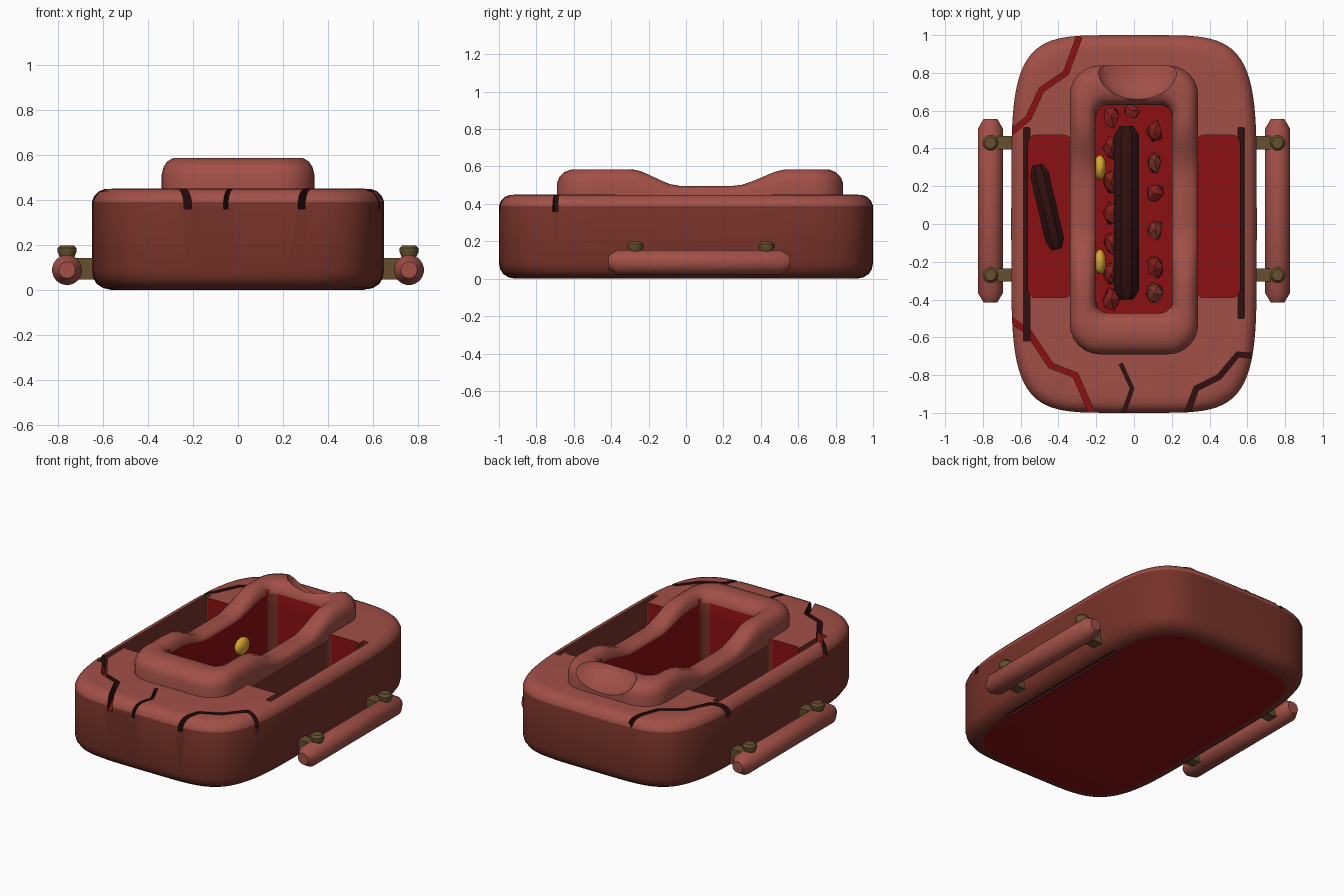
import bpy, bmesh, math, random
from mathutils import Vector

random.seed(4)
cube = bpy.data.objects.get("Cube")
if cube:
    bpy.data.objects.remove(cube, do_unlink=True)

# Palette: every object shares the same slots, so booleans keep their colours
COLOURS = {
    "clay pink": (0.36, 0.08, 0.063),
    "brown wall": (0.18, 0.032, 0.022),
    "deep red": (0.26, 0.005, 0.006),
    "dark crack": (0.03, 0.005, 0.005),
    "old brass": (0.13, 0.08, 0.028),
    "gold": (0.70, 0.38, 0.03),
    "ruby": (0.22, 0.013, 0.011),
}
PINK, WALL, RED, DARK, BRASS, GOLD, RUBY = range(len(COLOURS))
MATS = []
for label, rgb in COLOURS.items():
    m = bpy.data.materials.new(label)
    m.use_nodes = True
    m.diffuse_color = (*rgb, 1)
    bsdf = next(n for n in m.node_tree.nodes if n.type == "BSDF_PRINCIPLED")
    bsdf.inputs["Base Color"].default_value = (*rgb, 1)
    MATS.append(m)


def finish(name, bm, rule=PINK, smooth=True):
    """Turn a bmesh into an object, colouring faces by an index or a rule."""
    bmesh.ops.recalc_face_normals(bm, faces=bm.faces)
    bm.normal_update()
    for f in bm.faces:
        f.material_index = rule(f) if callable(rule) else rule
    me = bpy.data.meshes.new(name)
    bm.to_mesh(me)
    bm.free()
    for m in MATS:
        me.materials.append(m)
    ob = bpy.data.objects.new(name, me)
    bpy.context.collection.objects.link(ob)
    if smooth:
        smooth_object(ob)
    return ob


def activate(ob):
    for o in bpy.context.selected_objects:
        o.select_set(False)
    ob.select_set(True)
    bpy.context.view_layer.objects.active = ob


def smooth_object(ob):
    activate(ob)
    bpy.ops.object.shade_smooth_by_angle(angle=math.radians(35))


def loft(loops, closed=False):
    """Skin a stack of equal loops; cap the ends or close it into a ring."""
    bm = bmesh.new()
    rows = [[bm.verts.new(p) for p in loop] for loop in loops]
    n = len(rows[0])
    pairs = list(zip(rows, rows[1:])) + ([(rows[-1], rows[0])] if closed else [])
    for a, b in pairs:
        for i in range(n):
            j = (i + 1) % n
            bm.faces.new((a[i], a[j], b[j], b[i]))
    if not closed:
        bm.faces.new(rows[0])
        bm.faces.new(rows[-1])
    return bm


def rounded_rect(x0, x1, y0, y1, r, side=1):
    """Rounded rectangle outline with each straight side split evenly."""
    pts = []
    corners = [(x1 - r, y1 - r), (x0 + r, y1 - r), (x0 + r, y0 + r), (x1 - r, y0 + r)]
    for k, (cx, cy) in enumerate(corners):
        arc = [Vector((cx + r * math.cos(a), cy + r * math.sin(a)))
               for a in (math.pi / 2 * (k + i / 6) for i in range(7))]
        if pts:
            last = pts[-1]
            pts += [last.lerp(arc[0], i / side) for i in range(1, side)]
        pts += arc
    pts += [pts[-1].lerp(pts[0], i / side) for i in range(1, side)]
    return pts


def prism(outline, z0, z1):
    return loft([[(p[0], p[1], z) for p in outline] for z in (z0, z1)])


def cut(ob, name, bm, rule):
    cutter = finish(name, bm, rule, smooth=False)
    cutter.hide_render = True
    mod = ob.modifiers.new(name, "BOOLEAN")
    mod.operation, mod.solver, mod.object = "DIFFERENCE", "EXACT", cutter
    activate(ob)
    bpy.ops.object.modifier_apply(modifier=mod.name)
    bpy.data.objects.remove(cutter, do_unlink=True)


def bar(name, centre, radius, length, sides, colour, turn=0.0):
    """Round bar along y with tapered ends."""
    h = length / 2
    loops = []
    for y, r in ((-h, 0.55), (-h + 0.05, 1), (h - 0.05, 1), (h, 0.55)):
        loops.append([(radius * r * math.cos(a), y, radius * r * math.sin(a))
                      for a in (2 * math.pi * (i + 0.5) / sides for i in range(sides))])
    ob = finish(name, loft(loops), colour)
    ob.location = centre
    ob.rotation_euler.z = turn


# Body: stacked superellipse outlines with rounded top and bottom edges
def body_outline(inset, z, n=96):
    pts = []
    for i in range(n):
        c, s = math.cos(2 * math.pi * i / n), math.sin(2 * math.pi * i / n)
        pts.append((math.copysign(abs(c) ** 0.4, c) * (0.65 - inset),
                    math.copysign(abs(s) ** 0.4, s) * (1 - inset), z))
    return pts


profile = [(0.085, 0), (0.05, 0.008), (0.022, 0.026), (0.006, 0.052), (0, 0.085),
           (0, 0.39), (0.01, 0.415), (0.03, 0.437), (0.055, 0.447), (0.09, 0.45)]


def body_rule(f):
    z = f.calc_center_median().z
    return RED if z < 0.001 else WALL if z < 0.39 else PINK


body = finish("body", loft([body_outline(d, z) for d, z in profile]), body_rule)


# Central cavity with contrasting corner strips
def cavity_rule(f):
    n = f.normal
    return WALL if min(abs(n.x), abs(n.y)) > 0.3 else RED


HOLE = (-0.2, 0.2, -0.47, 0.63)
cut(body, "cavity_cutter", prism(rounded_rect(*HOLE, 0.06), 0.06, 0.7), cavity_rule)

# Side pockets, the long slots beside them and the underside slit
for s, start in ((-1, -0.62), (1, -0.5)):
    xs = sorted((0.33 * s, 0.56 * s))
    cut(body, "pocket_cutter", prism(rounded_rect(*xs, -0.39, 0.47, 0.04), 0.18, 0.7),
        lambda f: WALL if abs(f.normal.x) > 0.5 else RED)
    xs = sorted((0.55 * s, 0.585 * s))
    cut(body, "slot_cutter", prism(rounded_rect(*xs, start, 0.51, 0.005), 0.25, 0.7),
        lambda f: DARK if abs(f.normal.z) > 0.5 else WALL)
cut(body, "slit_cutter", prism(rounded_rect(0.545, 0.575, -0.5, 0.51, 0.005), -0.1, 0.025), DARK)

# Cracks: zigzag ribbons cut into the top shell
CRACKS = [
    (RED, 0.03, [(-0.29, 0.99), (-0.36, 0.8), (-0.49, 0.71), (-0.56, 0.56), (-0.68, 0.46)]),
    (RED, 0.032, [(-0.68, -0.49), (-0.56, -0.57), (-0.44, -0.75), (-0.31, -0.8), (-0.21, -1.03)]),
    (DARK, 0.02, [(-0.07, -0.74), (-0.01, -0.87), (-0.065, -1.03)]),
    (DARK, 0.03, [(0.68, -0.705), (0.55, -0.69), (0.45, -0.81), (0.33, -0.87), (0.27, -1.03)]),
]
for floor, width, path in CRACKS:
    pts = [Vector(p) for p in path]
    left, right = [], []
    for i, p in enumerate(pts):
        d = (pts[min(i + 1, len(pts) - 1)] - pts[max(i - 1, 0)]).normalized()
        side = Vector((-d.y, d.x)) * width / 2
        left.append(p + side)
        right.append(p - side)
    cut(body, "crack_cutter", prism(left + right[::-1], 0.36, 0.7),
        lambda f: floor if abs(f.normal.z) > 0.5 else DARK)
smooth_object(body)


# Raised collar round the cavity, dipping along both sides
def collar_height(y):
    t = min(1, max(0, (y + 0.3) / 0.27, 0)) if y < 0.1 else min(1, max(0, (0.55 - y) / 0.3))
    return 0.585 - 0.09 * t * t * (3 - 2 * t)


outer = rounded_rect(-0.34, 0.34, -0.69, 0.84, 0.16, 20)
inner = rounded_rect(*HOLE, 0.06, 20)
section = [(0, 0), (0, 0.55), (0.06, 0.76), (0.18, 0.91), (0.36, 1), (0.68, 1),
           (0.84, 0.93), (0.95, 0.78), (1, 0.6), (1, 0)]
loops = []
for t, k in section:
    loop = []
    for a, b in zip(outer, inner):
        p = a.lerp(b, t)
        loop.append((p.x, p.y, 0.42 + (collar_height(p.y) - 0.42) * k))
    loops.append(loop)


def collar_rule(f):
    c, n = f.calc_center_median(), f.normal
    inside = abs(c.x) < 0.203 and -0.473 < c.y < 0.633
    return cavity_rule(f) if inside and abs(n.z) < 0.3 else PINK


collar = finish("collar", loft(loops, closed=True), collar_rule)

# Worn dent at the back of the collar
bm = bmesh.new()
bmesh.ops.create_uvsphere(bm, u_segments=32, v_segments=20, radius=1)
bmesh.ops.scale(bm, vec=(0.23, 0.21, 0.14), verts=bm.verts)
bmesh.ops.translate(bm, vec=(0.02, 0.86, 0.61), verts=bm.verts)
cut(collar, "dent_cutter", bm, PINK)
smooth_object(collar)

# Carrying rails with brackets and brass knobs
for s, label in ((1, "left"), (-1, "right")):
    bar(label + "_rail", (0.76 * s, 0.07, 0.088), 0.067, 0.97, 20, PINK)
    for y, end in ((-0.27, "front"), (0.43, "back")):
        xs = sorted((0.6 * s, 0.76 * s))
        finish(f"{label}_{end}_bracket",
               prism(rounded_rect(*xs, y - 0.035, y + 0.035, 0.004), 0.045, 0.142), BRASS)
        knob = [[(0.76 * s + r * math.cos(a), y + r * math.sin(a), z)
                 for a in (math.tau * i / 20 for i in range(20))]
                for r, z in ((0.03, 0.14), (0.042, 0.168), (0.042, 0.185), (0.03, 0.198))]
        finish(f"{label}_{end}_knob", loft(knob), BRASS)

# Dark bars lying in the cavity and in one pocket
bar("cavity_bar", (-0.04, 0.06, 0.13), 0.072, 0.92, 8, DARK)
bar("pocket_bar", (-0.46, 0.09, 0.235), 0.054, 0.46, 8, DARK, turn=math.radians(13))


# Rough stones along both sides of the cavity floor, and two gold nuggets
def stone(name, centre, scale, colour, detail=1, jitter=0.22):
    bm = bmesh.new()
    bmesh.ops.create_icosphere(bm, subdivisions=detail, radius=1)
    for v in bm.verts:
        v.co *= 1 + random.uniform(-jitter, jitter)
        v.co = Vector(c * s for c, s in zip(v.co, scale))
    finish(name, bm, colour, smooth=detail > 1).location = centre


for i, y in enumerate((0.57, 0.4, 0.22, 0.06, -0.1, -0.27, -0.4)):
    stone(f"ruby_stone_{i + 1}", (-0.12, y, 0.1), (0.045, 0.065, 0.05), RUBY)
for i, y in enumerate((0.49, 0.33, 0.16, -0.03, -0.23, -0.37)):
    stone(f"brown_stone_{i + 1}", (0.11, y, 0.1), (0.045, 0.06, 0.05), RUBY if i % 2 == 0 else WALL)
stone("back_stone", (-0.01, 0.6, 0.1), (0.04, 0.04, 0.04), RUBY)
for y, label in ((0.3, "back"), (-0.2, "front")):
    stone(label + "_nugget", (-0.18, y, 0.3), (0.033, 0.065, 0.055), GOLD, 3, 0.03)
